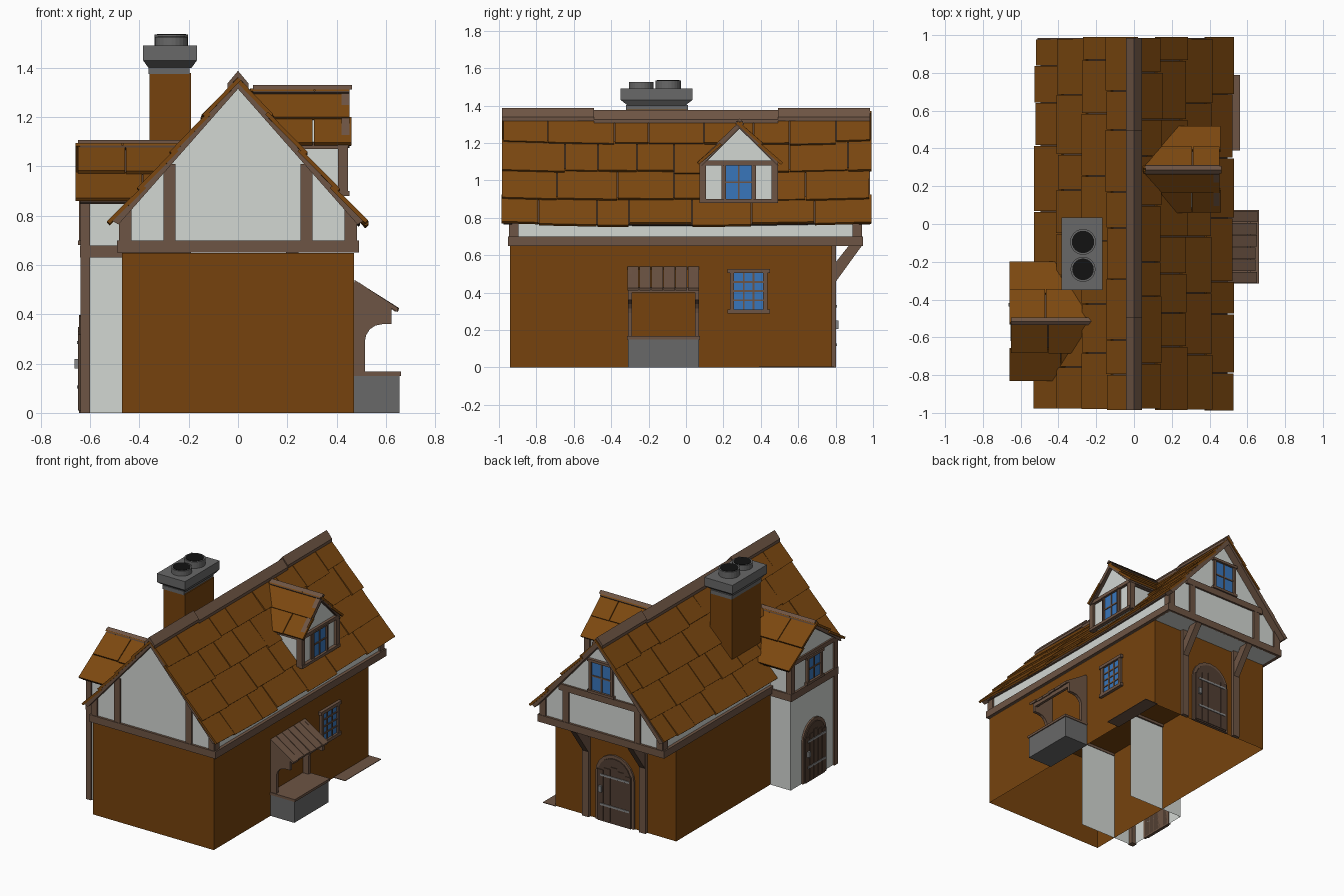
import bpy, bmesh, math, random
from mathutils import Vector

random.seed(4)
if "Cube" in bpy.data.objects:
    bpy.data.objects.remove(bpy.data.objects["Cube"], do_unlink=True)


def material(name, r, g, b):
    m = bpy.data.materials.new(name)
    m.use_nodes = True
    m.diffuse_color = (r, g, b, 1)
    m.node_tree.nodes["Principled BSDF"].inputs["Base Color"].default_value = (r, g, b, 1)
    return m


BRICK = material("brick brown", .18, .055, .004)
ROOF = material("roof tile brown", .2, .064, .005)
TIMBER = material("timber", .155, .09, .058)
DARK = material("dark wood", .085, .05, .033)
PLASTER = material("plaster", .65, .68, .65)
STONE = material("stone grey", .14, .14, .14)
GLASS = material("window blue", .04, .18, .5)
IRON = material("iron grey", .25, .25, .25)
SOOT = material("soot black", .006, .006, .006)


def finish(name, bm, mat):
    bmesh.ops.recalc_face_normals(bm, faces=bm.faces)
    mesh = bpy.data.meshes.new(name)
    bm.to_mesh(mesh)
    bm.free()
    mesh.materials.append(mat)
    ob = bpy.data.objects.new(name, mesh)
    bpy.context.collection.objects.link(ob)
    return ob


def prism(name, pts, axis, a, b, mat, taper=1, open_dirs=()):
    """Extrude a 2D outline along an axis; open_dirs lists normals of faces to leave out."""
    put = {'x': lambda p, q, t: (t, p, q), 'y': lambda p, q, t: (p, t, q),
           'z': lambda p, q, t: (p, q, t)}[axis]
    n = len(pts)
    cx, cy = sum(p[0] for p in pts) / n, sum(p[1] for p in pts) / n
    bm = bmesh.new()
    lo = [bm.verts.new(put(cx + (p - cx) * taper, cy + (q - cy) * taper, a)) for p, q in pts]
    hi = [bm.verts.new(put(p, q, b)) for p, q in pts]
    bm.faces.new(lo)
    bm.faces.new(hi)
    for i in range(n):
        j = (i + 1) % n
        bm.faces.new((lo[i], lo[j], hi[j], hi[i]))
    bmesh.ops.recalc_face_normals(bm, faces=bm.faces)
    gone = [f for f in bm.faces if any(f.normal.dot(Vector(d)) > .99 for d in open_dirs)]
    bmesh.ops.delete(bm, geom=gone, context='FACES')
    return finish(name, bm, mat)


def rect(u0, u1, v0, v1):
    return [(u0, v0), (u1, v0), (u1, v1), (u0, v1)]


def box(name, x0, x1, y0, y1, z0, z1, mat, **kw):
    return prism(name, rect(x0, x1, y0, y1), 'z', z0, z1, mat, **kw)


def panel(name, wall, u0, u1, z0, z1, depth, mat):
    """Plate on a wall; wall = (axis, position, outward sign)."""
    axis, pos, out = wall
    return prism(name, rect(u0, u1, z0, z1), axis, pos - out * .004, pos + out * depth, mat)


def window(name, wall, c, w, z0, z1, cols, rows, frame=.018):
    panel(name + "_glass", wall, c - w, c + w, z0, z1, .006, GLASS)
    for s in (-1, 1):
        e = c + s * (w + frame / 2)
        panel(name + "_jamb", wall, e - frame / 2, e + frame / 2, z0, z1, .018, TIMBER)
    for z in (z0 - frame, z1):
        panel(name + "_rail", wall, c - w - frame * 1.6, c + w + frame * 1.6, z, z + frame, .022, TIMBER)
    for i in range(1, cols):
        u = c - w + 2 * w * i / cols
        panel(name + "_mullion", wall, u - .005, u + .005, z0, z1, .011, TIMBER)
    for i in range(1, rows):
        z = z0 + (z1 - z0) * i / rows
        panel(name + "_bar", wall, c - w, c + w, z - .005, z + .005, .011, TIMBER)


def arch(c, w, h):
    arc = [math.pi * i / 10 for i in range(11)]
    return [(c - w, 0), (c + w, 0)] + [(c + w * math.cos(a), h - w + w * math.sin(a)) for a in arc]


def door(name, wall, c, w, h):
    axis, pos, out = wall
    prism(name + "_surround", arch(c, w, h), axis, pos - out * .004, pos + out * .012, TIMBER)
    prism(name + "_leaf", arch(c, w - .022, h - .022), axis, pos, pos + out * .018, DARK)
    for i in range(-2, 3):
        u = c + i * w * .36
        panel(name + "_plank", wall, u - w * .16, u + w * .16, .01, h - w * (.55 + .12 * abs(i)), .022, DARK)
    for z in (h * .25, h * .68):
        panel(name + "_strap", wall, c - w * .8, c + w * .7, z - .007, z + .007, .026, IRON)
    panel(name + "_handle", wall, c + w * .6, c + w * .75, h * .43, h * .52, .036, IRON)


def tiles(name, ridge, along, length, outward, run, drop, rows, sag=0):
    """One roof slope of overlapping staggered tiles over a thin underlay."""
    p, a, d = Vector(ridge), Vector(along), Vector(outward) * run - Vector((0, 0, drop))
    n = a.cross(d).normalized()
    n = n if n.z > 0 else -n

    def slab(bm, t0, t1, s0, s1, n0, n1, thick):
        for v in bmesh.ops.create_cube(bm, size=1)["verts"]:
            t, s, h = (k + .5 for k in v.co)
            t = t0 + t * (t1 - t0)
            dip = sag * (1 - (2 * t / length - 1) ** 2)
            v.co = p + a * t + d * (s0 + s * (s1 - s0)) + n * (n0 + s * (n1 - n0) - (1 - h) * thick)
            v.co.z -= dip

    under = bmesh.new()
    steps = 6
    for i in range(steps):
        slab(under, .01 + (length - .02) * i / steps, .01 + (length - .02) * (i + 1) / steps,
             0, .98, -.026, -.026, .008)
    finish(name + "_underlay", under, DARK)
    bm = bmesh.new()
    for r in range(rows):
        t = random.uniform(-.008, .008)
        while t < length - .01:
            w = random.uniform(.17, .36)
            end = t + w if t + w < length - .1 else length + random.uniform(-.008, .008)
            low = (r + 1) / rows + random.uniform(-.012, .012) + (.03 if r < rows - 1 else 0)
            slab(bm, t, end - .005, r / rows, low, -.012, random.uniform(-.003, .004), .016)
            t = end
    finish(name, bm, ROOF)


# Main body: open-bottomed brick storey and plastered gabled storey
box("brick_storey", -.47, .47, -.94, .78, 0, .648, BRICK, open_dirs=[(0, 0, -1)])
prism("gable_storey", [(-.47, .65), (.47, .65), (.47, .787), (0, 1.32), (-.47, .787)], 'y', -.935, .93, PLASTER)
FRONT, BACK, RIGHT = ('y', -.935, -1), ('y', .93, 1), ('x', .47, 1)
PITCH = 1.135

# Timber framing of the main house
for label, wall in (("front", FRONT), ("back", BACK)):
    panel(label + "_sill_beam", wall, -.492, .492, .65, .7, .016, TIMBER)
    y0, y1 = (-.975, -.93) if label == "front" else (.925, .985)
    for s in (-1, 1):
        panel(label + "_corner_post", wall, s * .455 - .023, s * .455 + .023, .7, .8, .012, TIMBER)
        prism(label + "_corner_post_top", [(s * .432, .8), (s * .478, .8), (s * .432, .85)], 'y',
              wall[1], wall[1] + wall[2] * .012, TIMBER)
        top = 1.01 if label == "front" else .93
        panel(label + "_stud", wall, s * .278 - .024, s * .278 + .024, .7, top, .012, TIMBER)
        prism(label + "_bargeboard", [(0, 1.358), (s * .51, 1.358 - .51 * PITCH),
              (s * .485, 1.315 - .485 * PITCH), (0, 1.315)], 'y', y0, y1, TIMBER)
panel("back_tie_beam", BACK, -.33, .33, .915, .96, .014, TIMBER)
window("back_gable_window", BACK, 0, .075, .98, 1.18, 2, 2)
for s in (-1, 1):
    side = ('x', s * .47, s)
    panel("side_sill_beam", side, -.95, .945, .65, .7, .022, TIMBER)
    for y in (-.92, .915):
        panel("side_end_post", side, y - .025, y + .025, .7, .79, .012, TIMBER)

# Main roof with ridge caps
for s, label in ((-1, "left"), (1, "right")):
    tiles("main_roof_" + label, (0, -.98, 1.378), (0, 1, 0), 1.97, (s, 0, 0), .525, .525 * PITCH, 4, .016)
    for i in range(4):
        y = -.985 + i * .4925
        prism("ridge_cap", [(0, 1.388), (s * .042, 1.338), (s * .042, 1.318), (0, 1.362)], 'y',
              y, y + .4925, TIMBER).location.z = -.012 if i in (1, 2) else 0

# Back entrance with posts carrying the overhang
BACK_LOW = ('y', .78, 1)
door("back_door", BACK_LOW, 0, .15, .48)
for x in (-.22, .22):
    panel("overhang_post", BACK_LOW, x - .025, x + .025, 0, .65, .022, TIMBER)
    prism("overhang_brace", [(.795, .45), (.94, .65), (.87, .65), (.795, .555)], 'x', x - .022, x + .022, TIMBER)

# Side window and ground hatch
window("side_window", RIGHT, .335, .078, .31, .505, 3, 4, .022)
box("ground_hatch", .46, .56, .39, .79, 0, .004, TIMBER)

# Market stall: stone counter, shaped brackets and slatted awning
box("stall_counter", .465, .655, -.31, .07, 0, .15, STONE)
box("stall_counter_top", .465, .662, -.315, .075, .15, .167, TIMBER)
curve = [(.585 - .07 * math.sin(a), .29 + .07 * math.cos(a)) for a in (0, .4, .8, 1.2, math.pi / 2)]
for y in (-.31, .048):
    prism("stall_bracket", [(.468, .53), (.49, .53), (.622, .44), (.622, .36)] + curve
          + [(.515, .167), (.468, .167)], 'y', y, y + .022, TIMBER)
box("stall_lintel", .6, .62, -.3, .06, .4, .43, TIMBER)
for i in range(6):
    y = -.313 + i * .0645
    k = random.uniform(-.006, .006)
    prism("awning_slat", [(.472, .54), (.65 + k, .425), (.645 + k, .41), (.472, .522)], 'y', y, y + .06, TIMBER)

# Tower: plaster shell running into the house, framing, door, window and roof
TC = -.515
prism("tower_walls", [(TC - .25, 0), (TC + .25, 0), (TC + .25, .885), (TC, 1.07), (TC - .25, .885)],
      'x', -.628, -.19, PLASTER, open_dirs=[(0, 0, -1), (1, 0, 0)])
TOWER = ('x', -.628, -1)
panel("tower_beam", TOWER, TC - .26, TC + .26, .63, .68, .014, TIMBER)
panel("tower_tie_beam", TOWER, TC - .25, TC + .25, .87, .9, .012, TIMBER)
for s in (-1, 1):
    y = TC + s * .25
    panel("tower_side_beam", ('y', y, s), -.64, -.19, .63, .68, .012, TIMBER)
    box("tower_corner_post", -.64, -.6, y - .02 + s * -.01, y + .02 + s * -.01, 0 if s < 0 else .68, .875, TIMBER)
    prism("tower_bargeboard", [(TC, 1.085), (TC + s * .3, .87), (TC + s * .275, .86), (TC, 1.05)],
          'x', -.645, -.62, TIMBER)
    tiles("tower_roof", (-.652, TC, 1.105), (1, 0, 0), .42, (0, s, 0), .315, .235, 2)
prism("tower_ridge_cap", [(TC - .02, 1.093), (TC, 1.108), (TC + .02, 1.093)], 'x', -.65, -.2, TIMBER)
window("tower_window", TOWER, TC, .065, .7, .86, 2, 2)
door("tower_door", TOWER, TC, .13, .42)

# Dormer on the right roof slope
DC = .282
prism("dormer_walls", [(DC - .195, .89), (DC + .195, .89), (DC + .195, 1.1), (DC, 1.285), (DC - .195, 1.1)],
      'x', .15, .428, PLASTER)
DORMER = ('x', .428, 1)
panel("dormer_sill", DORMER, DC - .21, DC + .21, .88, .9, .024, TIMBER)
panel("dormer_head", DORMER, DC - .21, DC + .21, 1.08, 1.105, .02, TIMBER)
for s in (-1, 1):
    y = DC + s * .193
    box("dormer_post", .405, .446, y - .018, y + .018, .885, 1.1, TIMBER)
    panel("dormer_side_beam", ('y', DC + s * .195, s), .2, .43, 1.07, 1.1, .01, TIMBER)
    panel("dormer_jamb", DORMER, DC + s * .08 - .012, DC + s * .08 + .012, .9, 1.08, .012, TIMBER)
    prism("dormer_bargeboard", [(DC, 1.31), (DC + s * .215, 1.1), (DC + s * .195, 1.09), (DC, 1.28)],
          'x', .42, .452, TIMBER)
    tiles("dormer_roof", (.05, DC + .005, 1.325), (1, 0, 0), .412, (0, s, 0), .23, .23, 2)
prism("dormer_ridge_cap", [(DC - .015, 1.312), (DC + .005, 1.33), (DC + .025, 1.312)], 'x', .06, .463, TIMBER)
window("dormer_window", DORMER, DC, .068, .9, 1.08, 2, 2, .01)

# Chimney with stone cap and two pots
box("chimney_shaft", -.36, -.19, -.315, .005, .95, 1.38, BRICK)
box("chimney_neck", -.363, -.197, -.32, .01, 1.375, 1.402, STONE)
box("chimney_cap_flare", -.385, -.167, -.35, .035, 1.4, 1.43, STONE, taper=.8)
box("chimney_cap", -.385, -.167, -.35, .035, 1.43, 1.49, STONE)
for y, r, top in ((-.095, .068, 1.535), (-.24, .066, 1.525)):
    def ring(k):
        return [(-.27 + k * math.cos(i * math.tau / 24), y + k * math.sin(i * math.tau / 24)) for i in range(24)]
    prism("chimney_pot", ring(r), 'z', 1.485, top, STONE)
    prism("chimney_pot_opening", ring(r - .009), 'z', top - .01, top + .002, SOOT)
